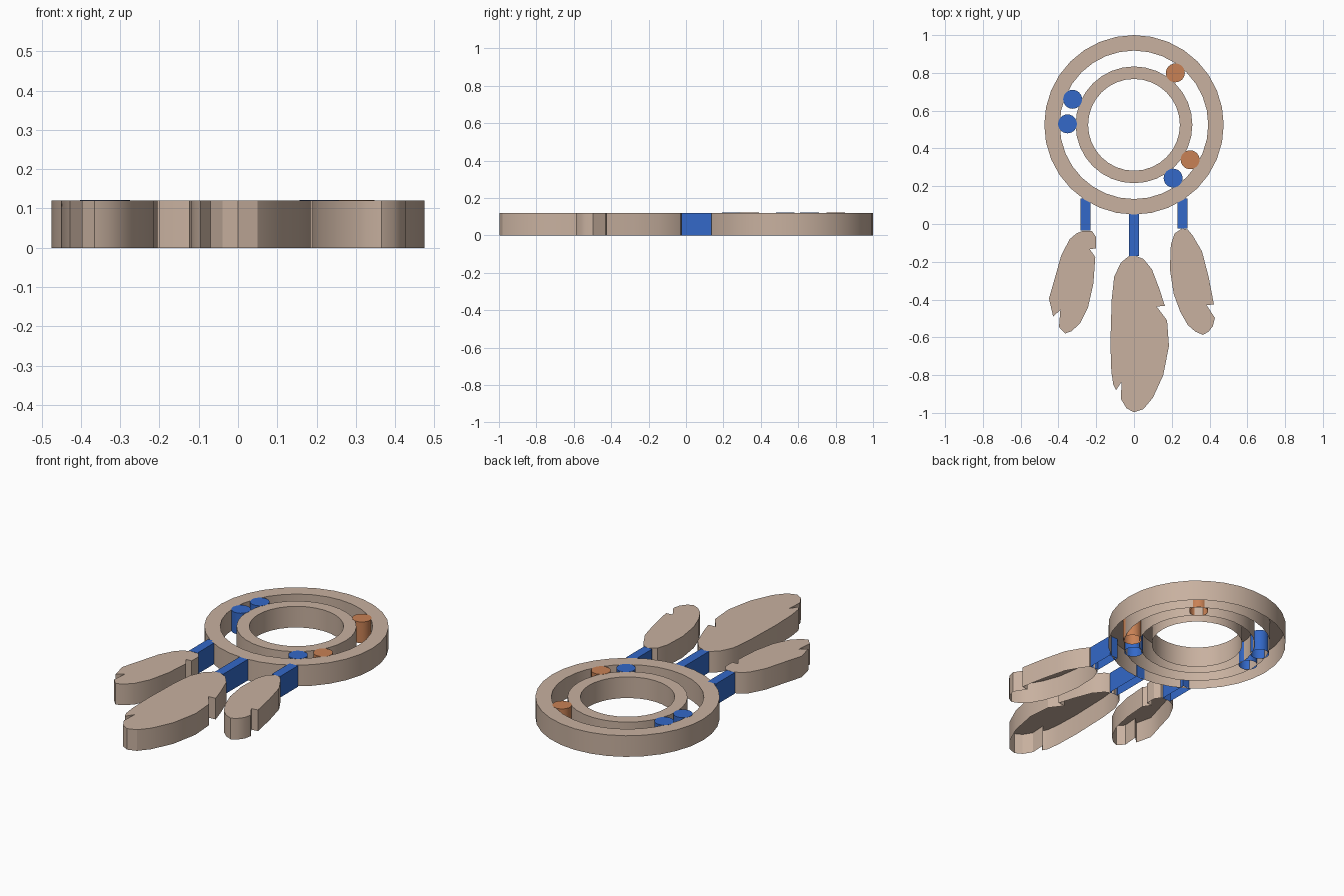
import bpy, bmesh, math

if "Cube" in bpy.data.objects:
    bpy.data.objects.remove(bpy.data.objects["Cube"])

H = 0.12          # thickness of the flat charm
CY = 0.525        # centre of the hoop


def material(name, rgb):
    m = bpy.data.materials.new(name)
    m.diffuse_color = (*rgb, 1)
    m.use_nodes = True
    m.node_tree.nodes["Principled BSDF"].inputs["Base Color"].default_value = m.diffuse_color
    return m


TAN = material("warm tan", (0.58, 0.44, 0.35))
BLUE = material("bright blue", (0.033, 0.14, 0.58))
ORANGE = material("soft orange", (0.58, 0.22, 0.09))


def circle(cx, cy, r, n):
    return [(cx + r * math.cos(2 * math.pi * i / n), cy + r * math.sin(2 * math.pi * i / n))
            for i in range(n)]


def shell(name, outline, mat, hole=None, top=H):
    """Flat top with side walls, open underneath; hole has as many points as outline."""
    bm = bmesh.new()

    def wall(points):
        lo = [bm.verts.new((x, y, 0)) for x, y in points]
        hi = [bm.verts.new((x, y, top)) for x, y in points]
        n = len(points)
        for i in range(n):
            j = (i + 1) % n
            bm.faces.new((lo[i], lo[j], hi[j], hi[i]))
        return hi

    outer = wall(outline)
    if hole:
        inner = wall(hole)
        n = len(outer)
        for i in range(n):
            j = (i + 1) % n
            bm.faces.new((outer[i], outer[j], inner[j], inner[i]))
    else:
        bm.faces.new(outer)
    bmesh.ops.recalc_face_normals(bm, faces=bm.faces)
    # top must face up
    if max(bm.faces, key=lambda f: f.calc_center_median().z).normal.z < 0:
        bmesh.ops.reverse_faces(bm, faces=bm.faces)
    bmesh.ops.triangulate(bm, faces=[f for f in bm.faces if len(f.verts) > 4])
    me = bpy.data.meshes.new(name)
    bm.to_mesh(me)
    bm.free()
    me.materials.append(mat)
    ob = bpy.data.objects.new(name, me)
    bpy.context.collection.objects.link(ob)
    bpy.ops.object.select_all(action='DESELECT')
    ob.select_set(True)
    bpy.context.view_layer.objects.active = ob
    bpy.ops.object.shade_smooth_by_angle(angle=math.radians(30))
    return ob


# Hoops
shell("outer_hoop", circle(0, CY, 0.475, 32), TAN, circle(0, CY, 0.393, 32))
shell("inner_hoop", circle(0, CY, 0.309, 32), TAN, circle(0, CY, 0.243, 32))

# Beads between the hoops
for i, (x, y, mat) in enumerate([(-0.325, 0.66, BLUE), (-0.352, 0.53, BLUE), (0.207, 0.243, BLUE),
                                 (0.219, 0.80, ORANGE), (0.297, 0.34, ORANGE)]):
    shell(f"bead_{i + 1}", circle(x, y, 0.05, 24), mat, top=H + 0.001)

# Hanging cords
for name, x, y0, y1 in [("left_cord", -0.257, -0.035, 0.135), ("middle_cord", 0, -0.17, 0.055),
                        ("right_cord", 0.256, -0.025, 0.135)]:
    w = 0.026
    shell(name, [(x - w, y0), (x + w, y0), (x + w, y1), (x - w, y1)], BLUE)

# Feathers with notched edges
shell("middle_feather", [
    (0, -.165), (-.03, -.172), (-.07, -.205), (-.105, -.28), (-.118, -.40), (-.125, -.63),
    (-.12, -.78), (-.11, -.85), (-.095, -.88), (-.065, -.835), (-.07, -.925), (-.04, -.975),
    (0, -.997), (.05, -.98), (.10, -.92), (.155, -.80), (.185, -.645), (.175, -.51),
    (.12, -.437), (.163, -.433), (.135, -.345), (.095, -.24), (.05, -.185)], TAN)
shell("left_feather", [
    (-.27, -.036), (-.222, -.038), (-.2, -.07), (-.2, -.13), (-.235, -.132), (-.205, -.175),
    (-.215, -.315), (-.243, -.44), (-.285, -.525), (-.33, -.567), (-.365, -.58), (-.397, -.545),
    (-.39, -.455), (-.428, -.49), (-.45, -.395), (-.42, -.29), (-.385, -.165), (-.34, -.08),
    (-.305, -.05)], TAN)
shell("right_feather", [
    (.255, -.023), (.215, -.05), (.195, -.11), (.19, -.24), (.21, -.37), (.245, -.465),
    (.285, -.535), (.325, -.57), (.365, -.587), (.395, -.57), (.418, -.54), (.428, -.497),
    (.385, -.43), (.423, -.425), (.395, -.28), (.36, -.145), (.31, -.06), (.285, -.03)], TAN)
